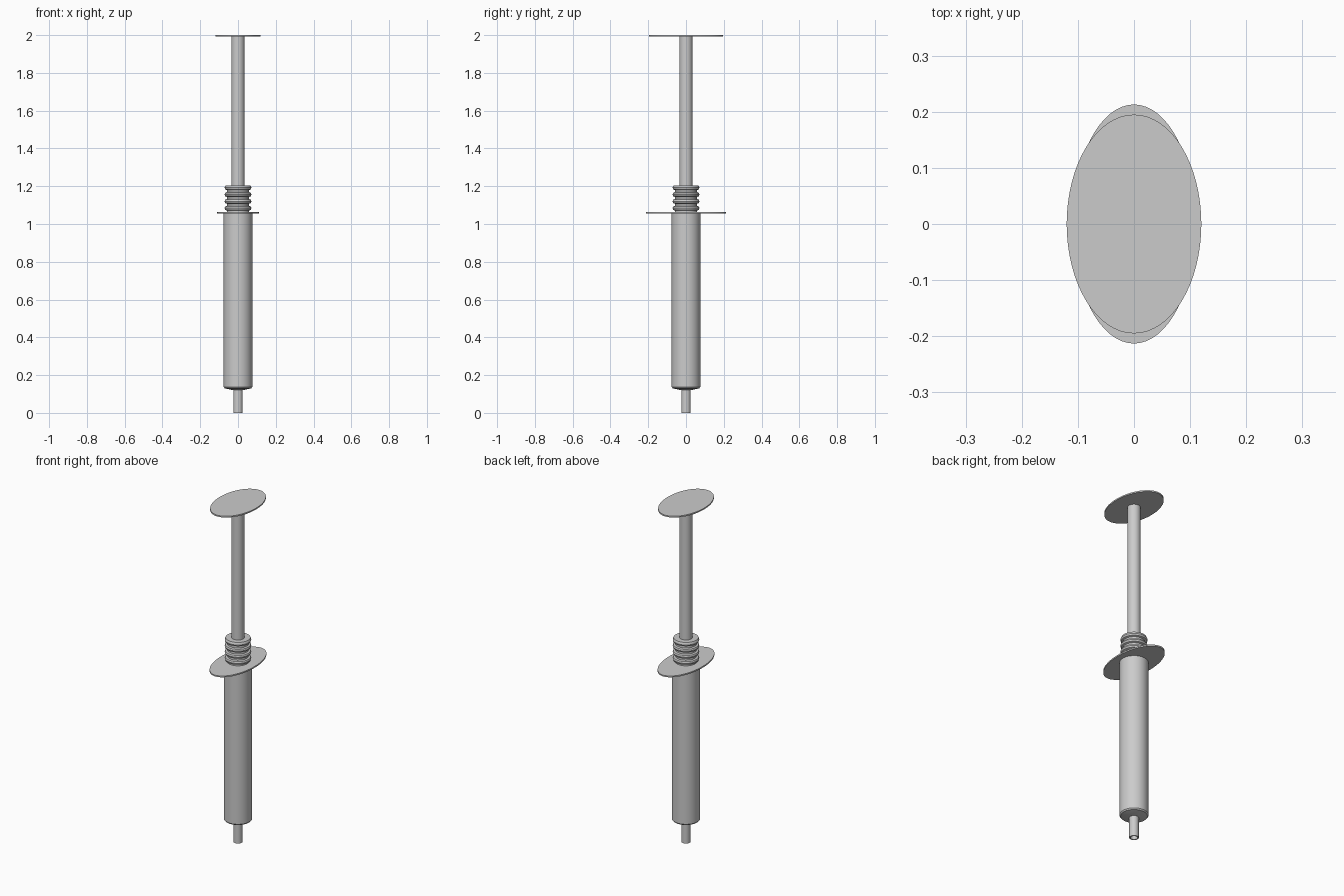
import bpy
import math

cube = bpy.data.objects.get("Cube")
if cube:
    bpy.data.objects.remove(cube, do_unlink=True)

grey = bpy.data.materials.new("light grey plastic")
grey.use_nodes = True
colour = (0.6, 0.6, 0.6, 1)
grey.diffuse_color = colour
grey.node_tree.nodes["Principled BSDF"].inputs["Base Color"].default_value = colour


def lathe(name, profile, sx=1.0, sy=1.0, segments=48):
    """Spin a bottom-to-top (radius, height) profile around z; radius 0 closes it."""
    verts, rings, faces = [], [], []
    for r, z in profile:
        count = segments if r > 0 else 1
        rings.append(range(len(verts), len(verts) + count))
        for i in range(count):
            a = math.tau * i / segments
            verts.append((r * sx * math.cos(a), r * sy * math.sin(a), z))
    for low, high in zip(rings, rings[1:]):
        for i in range(segments):
            j = (i + 1) % segments
            quad = [low[i % len(low)], low[j % len(low)],
                    high[j % len(high)], high[i % len(high)]]
            faces.append(list(dict.fromkeys(quad)))
    mesh = bpy.data.meshes.new(name)
    mesh.from_pydata(verts, [], faces)
    mesh.materials.append(grey)
    obj = bpy.data.objects.new(name, mesh)
    bpy.context.collection.objects.link(obj)
    bpy.ops.object.select_all(action="DESELECT")
    obj.select_set(True)
    bpy.context.view_layer.objects.active = obj
    bpy.ops.object.shade_smooth_by_angle(angle=math.radians(35))
    return obj


def disc(name, rx, ry, z0, z1):
    return lathe(name, [(0, z0), (1, z0), (1, z1), (0, z1)], rx, ry, 64)


# Barrel with a shallow cone at its lower end
lathe("barrel", [(0, 0.12), (0.025, 0.12), (0.07, 0.13), (0.076, 0.137),
                 (0.076, 1.058), (0, 1.058)])

# Hollow nozzle
lathe("nozzle", [(0, 0.11), (0.018, 0.11), (0.018, 0),
                 (0.025, 0), (0.025, 0.125)], segments=32)

# Oval finger grip
disc("finger_grip", 0.11, 0.213, 1.055, 1.063)

# Ribbed stopper: a stack of rounded ribs with narrow grooves
ribs, bottom, top = 4, 1.06, 1.205
pitch = (top - bottom) / ribs
profile = [(0, bottom)]
for k in range(ribs):
    z = bottom + k * pitch
    profile += [(0.058, z), (0.058, z + pitch * 0.3), (0.068, z + pitch * 0.4),
                (0.071, z + pitch * 0.65), (0.068, z + pitch * 0.9),
                (0.058, z + pitch)]
profile[-1] = (0.066, top)
lathe("stopper", profile + [(0, top)])

# Plunger rod and thumb rest
lathe("plunger_rod", [(0, 1.2), (0.035, 1.2), (0.035, 1.994), (0, 1.994)])
disc("thumb_rest", 0.12, 0.195, 1.992, 2.0)
